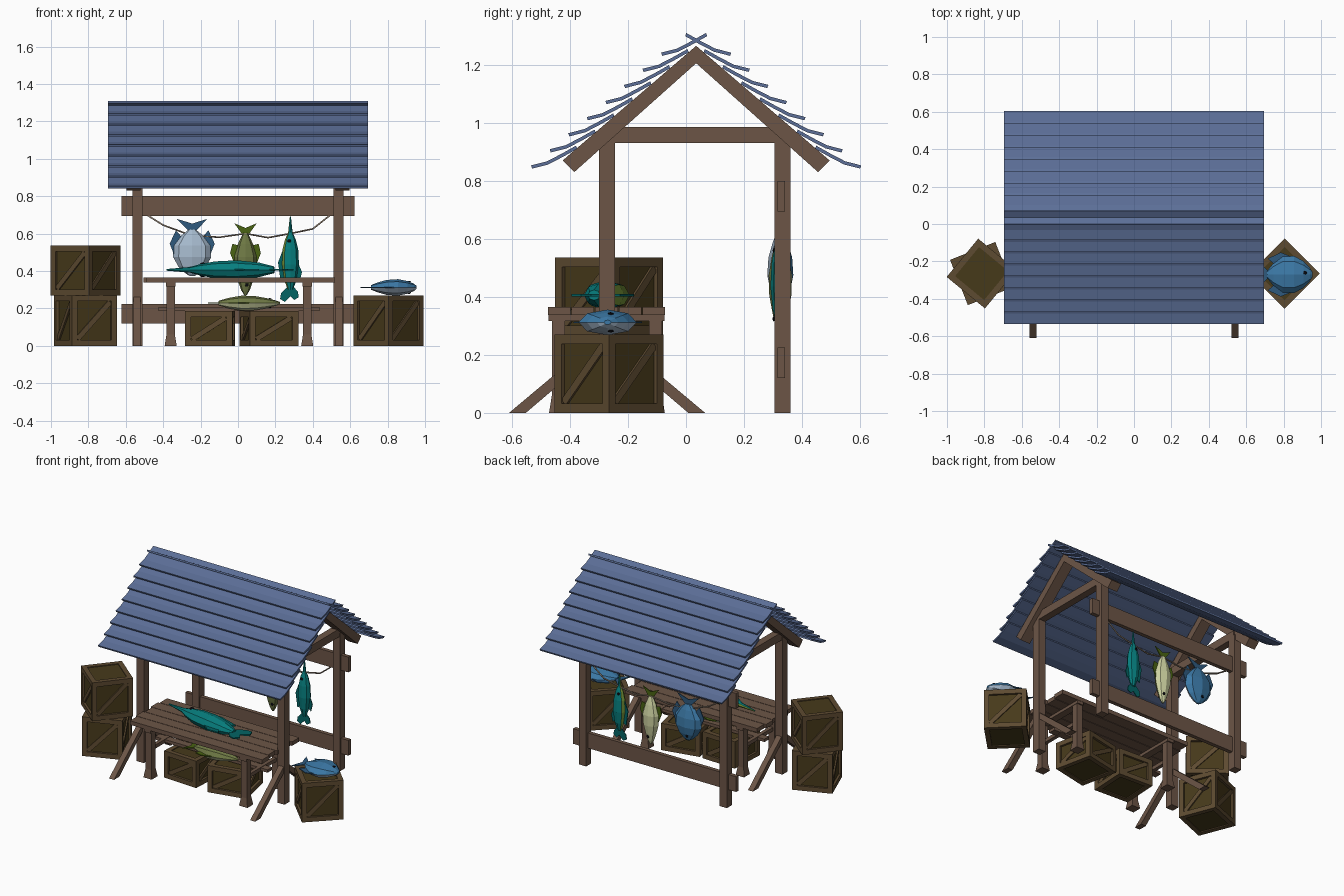
import bpy, bmesh, math
from mathutils import Matrix, Vector, Euler

if "Cube" in bpy.data.objects:
    bpy.data.objects.remove(bpy.data.objects["Cube"])

def mat(name, r, g, b):
    m = bpy.data.materials.new(name)
    m.diffuse_color = [(c / 255) ** 2.2 for c in (r, g, b)] + [1]
    m.use_nodes = True
    m.node_tree.nodes["Principled BSDF"].inputs["Base Color"].default_value = m.diffuse_color
    return m

WOOD = mat("wood", 108, 86, 72)
ROOF = mat("roof_blue", 92, 110, 150)
FRAME = mat("crate_frame", 94, 76, 52)
PANEL = mat("crate_panel", 72, 60, 32)
ROPE = mat("rope", 140, 125, 110)
BLUE, PALE = mat("fish_blue", 62, 120, 165), mat("fish_pale", 165, 185, 205)
DBLUE = mat("fin_blue", 50, 90, 125)
OLIVE, CREAM = mat("fish_olive", 110, 120, 70), mat("fish_cream", 205, 210, 160)
DGREEN = mat("fin_green", 75, 100, 25)
TEAL, LIME = mat("fish_teal", 15, 125, 125), mat("fish_lime", 120, 150, 60)
DTEAL = mat("fin_teal", 10, 100, 100)
BLACK = mat("eye_black", 20, 20, 25)

def finish(bm, name, mats, matrix=Matrix()):
    bmesh.ops.recalc_face_normals(bm, faces=bm.faces)
    me = bpy.data.meshes.new(name)
    bm.to_mesh(me)
    bm.free()
    for m in mats:
        me.materials.append(m)
    ob = bpy.data.objects.new(name, me)
    bpy.context.collection.objects.link(ob)
    ob.matrix_world = matrix
    return ob

def add_box(bm, c, s, rot=Matrix(), mi=0, taper=1.0):
    vs = bmesh.ops.create_cube(bm, size=1)["verts"]
    for v in vs:
        k = taper if v.co.z > 0 else 1
        v.co = Vector(c) + rot.to_3x3() @ Vector((v.co.x * s[0] * k, v.co.y * s[1] * k, v.co.z * s[2]))
    for f in {f for v in vs for f in v.link_faces}:
        f.material_index = mi

def box(name, c, s, m=WOOD):
    bm = bmesh.new()
    add_box(bm, c, s)
    return finish(bm, name, [m])

def add_prism(bm, pts, axis, mi=0):
    """Extrude a flat outline by the vector axis."""
    f = bm.faces.new([bm.verts.new(p) for p in pts])
    f.material_index = mi
    r = bmesh.ops.extrude_face_region(bm, geom=[f], use_keep_orig=True)["geom"]
    vs = [g for g in r if isinstance(g, bmesh.types.BMVert)]
    bmesh.ops.translate(bm, vec=axis, verts=vs)
    for v in vs:
        for g in v.link_faces:
            g.material_index = mi

def side_prism(name, yz, x0, x1, m):
    bm = bmesh.new()
    add_prism(bm, [(x0, y, z) for y, z in yz], (x1 - x0, 0, 0))
    return finish(bm, name, [m])

# Roof: eight overlapping bent planks on each slope
MID = 0.035
course = [(0, 0), (0.055, 0.014), (0.105, 0.04), (0.155, 0.068)]
for side in (1, -1):
    for k in range(8):
        low = [(-0.53 + k * 0.064 + y, 0.842 + k * 0.0555 + z) for y, z in course]
        loop = low + [(y - 0.004, z + 0.011) for y, z in reversed(low)]
        yz = [(MID + side * (y - MID), z) for y, z in loop]
        side_prism("roof_plank", yz, -0.695, 0.695, ROOF)

# Frame: posts, tie beams, rafters and braces at each end
rafter = [(-0.425, 0.87), (MID, 1.265), (MID, 1.205), (-0.385, 0.83)]
brace = [(-0.61, 0), (-0.27, 0.285), (-0.27, 0.24), (-0.552, 0)]
for s in (-1, 1):
    x = s * 0.5375
    box("front_post", (x, -0.272, 0.475), (0.055, 0.055, 0.95))
    box("back_post", (x, 0.333, 0.475), (0.055, 0.055, 0.95))
    box("tie_beam", (x, 0.03, 0.957), (0.05, 0.64, 0.055))
    for m in (1, -1):
        side_prism("rafter", [(MID + m * (y - MID), z) for y, z in rafter], s * 0.52, s * 0.595, WOOD)
        side_prism("brace", [(-0.272 + m * (y + 0.272), z) for y, z in brace], s * 0.52, s * 0.558, WOOD)

# Back rails
for z in (0.747, 0.172):
    box("back_rail", (0, 0.328, z), (1.245, 0.027, 0.105))

# Table: planks, battens, flared legs, stretchers
for i in range(5):
    box("table_plank", (0.007 + 0.006 * (-1) ** i, -0.437 + i * 0.0815, 0.351), (1.01, 0.078, 0.028))
for s in (-1, 1):
    x = 0.005 + s * 0.365
    box("table_batten", (x, -0.274, 0.328), (0.05, 0.40, 0.022))
    box("leg_tie", (x, -0.274, 0.196), (0.025, 0.34, 0.025))
    for y in (-0.44, -0.105):
        bm = bmesh.new()
        add_box(bm, (x, y, 0.195), (0.045, 0.045, 0.28))
        add_box(bm, (x, y, 0.03), (0.064, 0.064, 0.06), taper=0.7)
        finish(bm, "table_leg", [WOOD])
box("table_stretcher", (0.005, -0.274, 0.196), (0.86, 0.05, 0.02))

# Crates: recessed panel box, edge frame and diagonal boards
def crate(loc, s, h, angle):
    bm = bmesh.new()
    t, r = 0.032, s / 2
    add_box(bm, (0, 0, h / 2), (s - 0.03, s - 0.03, h - 0.012), mi=1)
    e = r - t / 2
    for a in (-1, 1):
        for b in (-1, 1):
            add_box(bm, (a * e, b * e, h / 2), (t, t, h))
        for z in (t / 2, h - t / 2):
            add_box(bm, (0, a * e, z), (s - 2 * t, t, t))
            add_box(bm, (a * e, 0, z), (t, s - 2 * t, t))
    w, v = s - 2 * t, h - 2 * t
    for k in range(4):
        rot = Matrix.Rotation(k * math.pi / 2, 4, 'Z')
        tilt = rot @ Matrix.Rotation(-math.atan2(v, w), 4, 'Y')
        add_box(bm, rot @ Vector((0, -r + 0.013, h / 2)), (math.hypot(w, v) - 0.012, 0.014, 0.028), tilt)
    finish(bm, "crate", [FRAME, PANEL], Matrix.Translation(loc) @ Matrix.Rotation(math.radians(angle), 4, 'Z'))

crate((0.805, -0.265, 0), 0.265, 0.27, 45)
crate((-0.815, -0.265, 0), 0.26, 0.27, 21.5)
crate((-0.815, -0.265, 0.27), 0.265, 0.265, 50.5)
crate((-0.15, -0.28, 0), 0.255, 0.185, -3)
crate((0.165, -0.265, 0), 0.265, 0.185, 12)

# Fish: lofted body (x, half height y, half thickness z) with flat fins and eyes
def fish(name, sections, fins, eye, mats, loc, rot, scale=1, split="z", sides=8):
    bm = bmesh.new()
    rings = []
    for x, hy, hz in sections:
        rings.append([bm.verts.new((x, hy * math.cos(a), hz * math.sin(a)))
                      for a in (2 * math.pi * i / sides for i in range(sides))])
    for p, q in zip(rings, rings[1:]):
        for i in range(sides):
            j = (i + 1) % sides
            f = bm.faces.new((p[i], p[j], q[j], q[i]))
            if split == "z":
                f.material_index = int(i >= sides // 2)
            else:
                f.material_index = int(i in (0, sides - 1))
    bm.faces.new(rings[0])
    bm.faces.new(rings[-1])
    for fin in fins:
        add_prism(bm, [(x, y, -0.003) for x, y in fin], (0, 0, 0.006), 2)
    for s in (-1, 1):
        m = Matrix.Translation((eye[0], eye[1], s * eye[2])) @ Matrix.Diagonal((1, 1, 0.5, 1))
        vs = bmesh.ops.create_icosphere(bm, subdivisions=1, radius=0.011, matrix=m)["verts"]
        for f in {f for v in vs for f in v.link_faces}:
            f.material_index = 3
    e = Euler([math.radians(a) for a in rot]).to_matrix().to_4x4()
    finish(name=name, bm=bm, mats=mats + [BLACK], matrix=Matrix.Translation(loc) @ e @ Matrix.Scale(scale, 4))

round_body = [(-.105, .018, .012), (-.07, .06, .026), (-.02, .098, .04), (.04, .1, .044),
              (.09, .072, .034), (.125, .036, .02), (.14, .012, .008)]
round_fins = [[(-.09, .012), (-.16, .08), (-.145, .03), (-.135, 0), (-.145, -.03), (-.16, -.08), (-.09, -.012)],
              [(.04, .09), (-.03, .118), (-.1, .085), (-.06, .05)],
              [(.04, -.09), (-.03, -.118), (-.1, -.085), (-.06, -.05)]]
slim_body = [(-.145, .014, .012), (-.09, .04, .028), (-.02, .062, .04), (.05, .056, .038),
             (.11, .04, .027), (.16, .022, .015), (.185, .006, .006)]
slim_fins = [[(-.13, .01), (-.2, .06), (-.175, 0), (-.2, -.06), (-.13, -.01)],
             [(.04, .05), (-.04, .082), (-.09, .07), (-.08, .03)],
             [(.04, -.05), (-.04, -.082), (-.09, -.07), (-.08, -.03)]]
beak_body = [(-.165, .014, .012), (-.11, .034, .026), (-.03, .046, .034), (.05, .042, .03),
             (.105, .028, .02), (.14, .012, .01), (.225, .003, .003)]
beak_fins = [[(-.145, .012), (-.185, .05), (-.215, .055), (-.23, .03), (-.2, 0),
              (-.22, -.02), (-.205, -.045), (-.175, -.04), (-.145, -.012)],
             [(.06, .036), (-.02, .066), (-.12, .052), (-.1, .02)],
             [(-.02, -.04), (-.07, -.062), (-.12, -.05), (-.1, -.025)]]
blue, olive, teal = [BLUE, PALE, DBLUE], [OLIVE, CREAM, DGREEN], [TEAL, LIME, DTEAL]
fish("round_fish_on_crate", round_body, round_fins, (.1, .01, .03), blue, (.815, -.27, .312), (0, 0, 0))
fish("round_fish_hanging", round_body, round_fins, (.1, .01, .03), blue, (-.245, .325, .515), (-90, 90, 0), 1.02)
fish("slim_fish_on_crate", slim_body, slim_fins, (.13, .008, .022), olive, (.04, -.32, .228), (0, 0, 0))
fish("slim_fish_hanging", slim_body, slim_fins, (.13, .008, .022), olive, (.04, .325, .455), (90, 90, 0))
fish("beaked_fish_on_table", beak_body, beak_fins, (.095, .006, .021), teal, (-.05, -.27, .406), (0, 180, -11), 1.5, "y")
fish("beaked_fish_hanging", beak_body, beak_fins, (.095, .006, .021), teal, (.28, .325, .465), (90, -90, 0), 1, "y")

# Rope sagging between the back posts
cu = bpy.data.curves.new("rope", "CURVE")
cu.dimensions, cu.bevel_depth, cu.bevel_resolution = "3D", 0.005, 1
pts = [(-.52, .72), (-.4, .645), (-.25, .59), (-.1, .58), (.04, .6), (.16, .578), (.28, .6), (.4, .625), (.52, .72)]
sp = cu.splines.new("POLY")
sp.points.add(len(pts) - 1)
for p, (x, z) in zip(sp.points, pts):
    p.co = (x, .325, z, 1)
cu.materials.append(ROPE)
bpy.context.collection.objects.link(bpy.data.objects.new("rope", cu))
